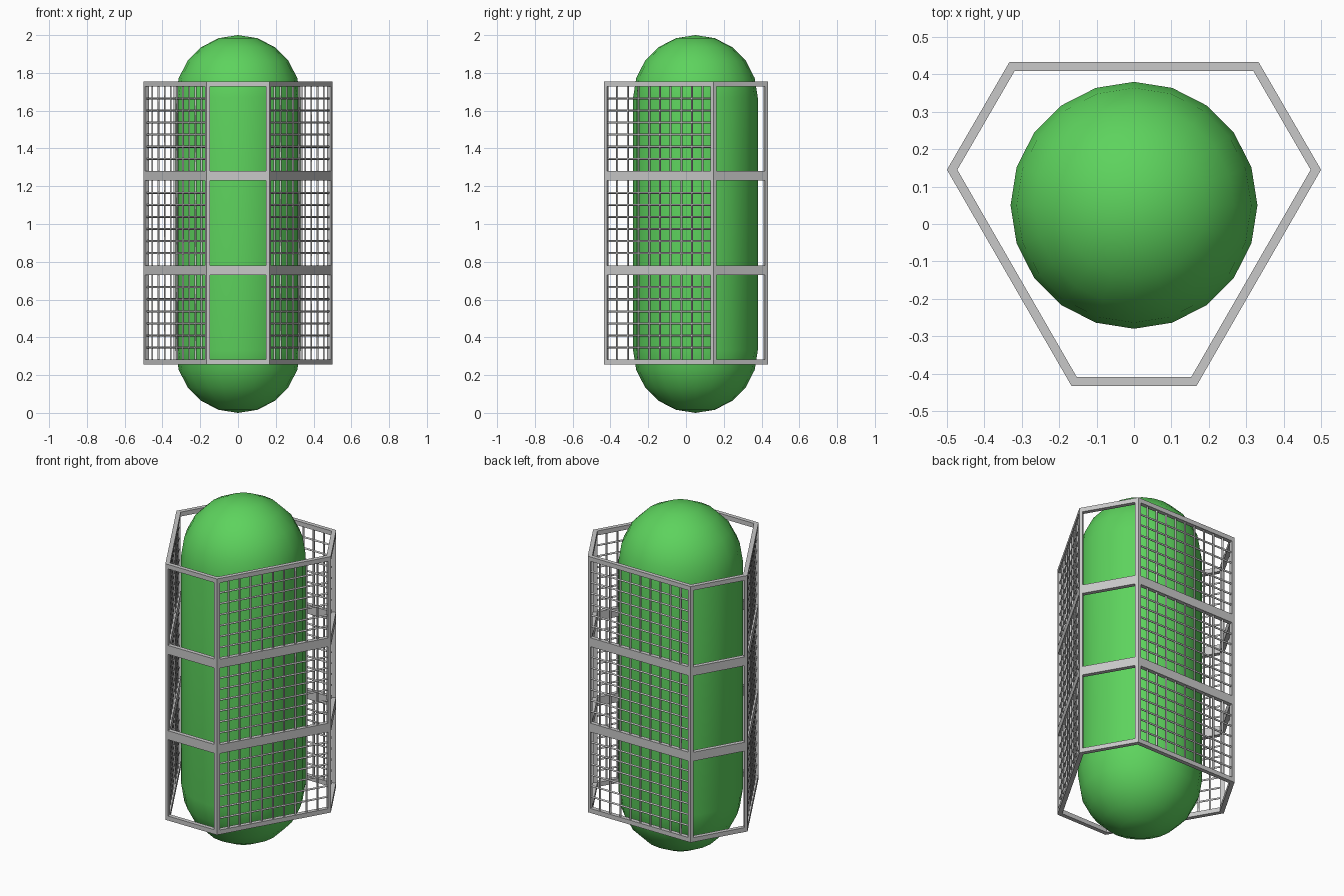
import bpy, bmesh, math
from mathutils import Vector

if "Cube" in bpy.data.objects:
    bpy.data.objects.remove(bpy.data.objects["Cube"])


def material(name, rgb):
    m = bpy.data.materials.new(name)
    m.diffuse_color = (*rgb, 1)
    m.use_nodes = True
    m.node_tree.nodes["Principled BSDF"].inputs["Base Color"].default_value = m.diffuse_color
    return m


GREEN = material("capsule green", (0.11, 0.65, 0.11))
GREY = material("metal grey", (0.58, 0.58, 0.58))


def finish(name, bm, mat):
    bmesh.ops.recalc_face_normals(bm, faces=bm.faces)
    me = bpy.data.meshes.new(name)
    bm.to_mesh(me)
    bm.free()
    me.materials.append(mat)
    ob = bpy.data.objects.new(name, me)
    bpy.context.collection.objects.link(ob)
    return ob


# Capsule: half profile spun around its axis
R, CY = 0.33, 0.05
bm = bmesh.new()
profile = []
for base, start in ((R, -90), (2 - R, 0)):
    for i in range(6):
        a = math.radians(start + 18 * i)
        profile.append(bm.verts.new((R * math.cos(a), CY, base + R * math.sin(a))))
edges = [bm.edges.new(p) for p in zip(profile, profile[1:])]
bmesh.ops.spin(bm, geom=profile + edges, cent=(0, CY, 0), axis=(0, 0, 1),
               angle=2 * math.pi, steps=20)
bmesh.ops.remove_doubles(bm, verts=bm.verts, dist=0.0005)
for f in bm.faces:
    f.smooth = True
finish("capsule", bm, GREEN)

# Cage plan: hexagon with alternating short and long sides
HEX = [Vector(p) for p in ((-0.167, -0.433), (0.167, -0.433), (0.5, 0.145),
                           (0.333, 0.433), (-0.333, 0.433), (-0.5, 0.145))]
T, BAR = 0.024, 0.026
Z0, STEP = 0.256, 0.4995


def inset(d):
    out = []
    for i, p in enumerate(HEX):
        inward = ((HEX[i - 1] - p).normalized() + (HEX[(i + 1) % 6] - p).normalized())
        out.append(p + inward.normalized() * d / math.sin(math.radians(60)))
    return out


INNER, MID = inset(T), inset(T / 2)


def prism(bm, pts, z0, z1):
    lo = [bm.verts.new((p.x, p.y, z0)) for p in pts]
    hi = [bm.verts.new((p.x, p.y, z1)) for p in pts]
    bm.faces.new(lo[::-1])
    bm.faces.new(hi)
    for i in range(len(pts)):
        j = (i + 1) % len(pts)
        bm.faces.new((lo[i], lo[j], hi[j], hi[i]))


def ring(bm, z0, z1):
    loops = [[bm.verts.new((p.x, p.y, z)) for p in poly]
             for poly, z in ((HEX, z0), (HEX, z1), (INNER, z1), (INNER, z0))]
    for k in range(4):
        a, b = loops[k], loops[(k + 1) % 4]
        for i in range(6):
            j = (i + 1) % 6
            bm.faces.new((a[i], a[j], b[j], b[i]))


def wire(bm, a, b, r=0.0055):
    d = b - a
    mat = d.to_track_quat('Z', 'Y').to_matrix().to_4x4()
    mat.translation = (a + b) / 2
    bmesh.ops.create_cone(bm, cap_ends=False, segments=6, radius1=r, radius2=r,
                          depth=d.length, matrix=mat)


# Three stacked cage sections
for n in range(3):
    z0 = Z0 + n * STEP
    z1 = z0 + STEP
    bm = bmesh.new()
    ring(bm, z0, z0 + BAR)
    ring(bm, z1 - BAR, z1)
    # Corner posts
    for i, p in enumerate(HEX):
        k = T / math.tan(math.radians(60)) + 0.004
        nxt = (HEX[(i + 1) % 6] - p).normalized() * k
        prv = (HEX[i - 1] - p).normalized() * k
        prism(bm, (p, p + nxt, INNER[i], p + prv), z0 + BAR, z1 - BAR)
    finish(f"cage_frame_{n + 1}", bm, GREY)

    # Wire mesh on the three long sides
    bm = bmesh.new()
    lo, hi = z0 + BAR, z1 - BAR
    for i in (1, 3, 5):
        a, b = MID[i], MID[(i + 1) % 6]
        for c in range(1, 10):
            p = a.lerp(b, c / 10)
            wire(bm, Vector((p.x, p.y, lo)), Vector((p.x, p.y, hi)))
        for r in range(1, 7):
            z = lo + (hi - lo) * r / 7
            wire(bm, Vector((a.x, a.y, z)), Vector((b.x, b.y, z)))
    for f in bm.faces:
        f.smooth = True
    finish(f"wire_mesh_{n + 1}", bm, GREY)
